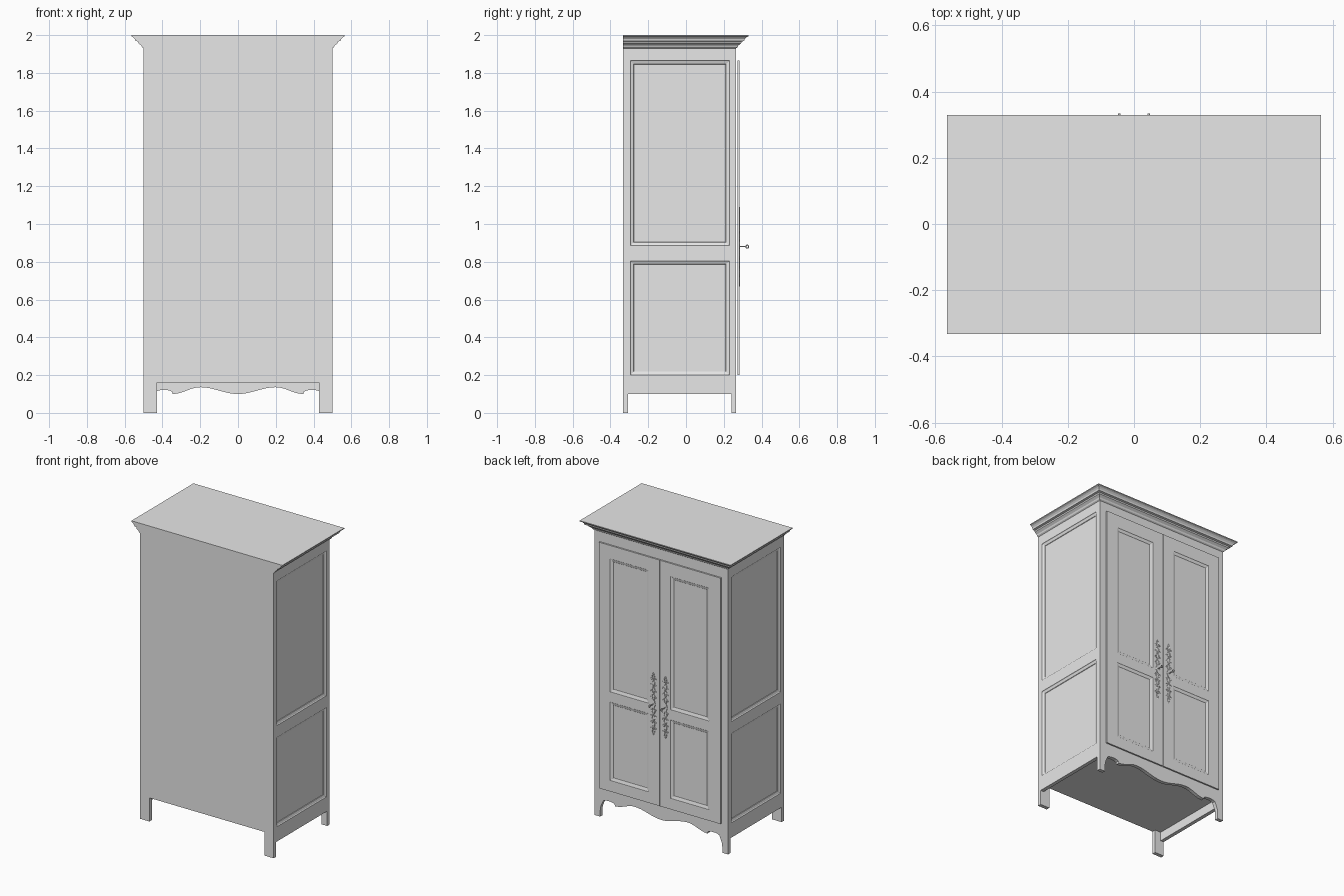
import bpy, bmesh, math
from mathutils import Matrix, Vector

cube = bpy.data.objects.get("Cube")
if cube:
    bpy.data.objects.remove(cube)

paint = bpy.data.materials.new("pale_grey")
paint.use_nodes = True
paint.diffuse_color = (0.8, 0.8, 0.8, 1)
paint.node_tree.nodes["Principled BSDF"].inputs["Base Color"].default_value = (0.8, 0.8, 0.8, 1)

HALF, BACK, FRONT, TOP = 0.5, -0.333, 0.265, 1.935
THICK = 0.025


def finish(name, bm, mirror=False):
    bmesh.ops.recalc_face_normals(bm, faces=bm.faces)
    mesh = bpy.data.meshes.new(name)
    bm.to_mesh(mesh)
    bm.free()
    mesh.materials.append(paint)
    obj = bpy.data.objects.new(name, mesh)
    bpy.context.collection.objects.link(obj)
    if mirror:
        mod = obj.modifiers.new("mirror", 'MIRROR')
        mod.use_mirror_merge = False
    return obj


def slab(name, outline, y0, y1, mirror=False):
    """Outline in x and z, extruded from y0 to y1."""
    bm = bmesh.new()
    face = bm.faces.new([bm.verts.new((x, y0, z)) for x, z in outline])
    ext = bmesh.ops.extrude_face_region(bm, geom=[face])
    moved = [v for v in ext["geom"] if isinstance(v, bmesh.types.BMVert)]
    bmesh.ops.translate(bm, verts=moved, vec=(0, y1 - y0, 0))
    return finish(name, bm, mirror)


def panelled_board(name, us, vs, thick, rings, angle, offset):
    """Board facing -y with sunk panels in its middle column, then turned about z."""
    bm = bmesh.new()
    grid = [[bm.verts.new((u, 0, v)) for u in us] for v in vs]
    panels = []
    for r in range(len(vs) - 1):
        for c in range(len(us) - 1):
            f = bm.faces.new((grid[r][c], grid[r][c + 1], grid[r + 1][c + 1], grid[r + 1][c]))
            if c == 1 and r in (1, 3):
                panels.append(f)
    # back and edges of the board
    rim = [e for e in bm.edges if e.is_boundary]
    ext = bmesh.ops.extrude_edge_only(bm, edges=rim)["geom"]
    bmesh.ops.translate(bm, verts=[g for g in ext if isinstance(g, bmesh.types.BMVert)],
                        vec=(0, thick, 0))
    bmesh.ops.holes_fill(bm, edges=[e for e in bm.edges if e.is_boundary], sides=0)
    bm.normal_update()
    # stepped moulding round each panel
    for width, depth in rings:
        bmesh.ops.inset_individual(bm, faces=panels, thickness=width, depth=-depth,
                                   use_even_offset=True)
        bm.normal_update()
    turn = Matrix.Translation(Vector(offset)) @ Matrix.Rotation(math.radians(angle), 4, 'Z')
    bmesh.ops.transform(bm, matrix=turn, verts=bm.verts)
    return finish(name, bm, True)


def symmetric(half):
    """Half outline from the centre outward, completed on the -x side."""
    return half + [(-x, z) for x, z in reversed(half) if x > 0]


# back board with its two square feet
slab("back_board", symmetric([(0.43, 0.16), (0.43, 0), (HALF, 0), (HALF, TOP)]),
     BACK, BACK + THICK)

# front board with scalloped apron and bracket feet
apron = []
for i in range(15):
    x = 0.345 * i / 14
    apron.append((x, 0.118 - 0.018 * math.cos(math.tau * min(x / 0.4, 1 + (x - 0.4) / 0.29 if x > 0.4 else x / 0.4))
                  if x < 0.2 else 0.1 + 0.036 * (0.5 + 0.5 * math.cos(math.pi * (x - 0.2) / 0.145))))
for i in range(1, 7):
    a = math.pi * i / 7
    apron.append((0.392 - 0.047 * math.cos(a), 0.106 + 0.016 * math.sin(a)))
apron += [(0.445, 0.09), (0.455, 0.065), (0.458, 0.03), (0.458, 0), (HALF, 0), (HALF, TOP)]
slab("front_frame_and_apron", symmetric(apron), FRONT - THICK, FRONT)

# cabinet floor
slab("floor", symmetric([(HALF - THICK, 0.16), (HALF - THICK, 0.18)]),
     BACK + THICK, FRONT - THICK)

# panelled sides
panelled_board("side_panels", (BACK + THICK, -0.295, 0.23, FRONT - THICK),
               (0.1, 0.2, 0.805, 0.885, 1.865, TOP), THICK,
               ((0.003, 0.004), (0.015, 0.005), (0.002, 0.003)), 90, (HALF, 0, 0))

# pair of panelled doors standing just proud of the frame
panelled_board("doors", (-0.455, -0.37, -0.083, -0.002),
               (0.2, 0.275, 0.805, 0.875, 1.775, 1.865), 0.01,
               ((0.002, 0.002), (0.015, 0.004), (0.002, 0.002)), 180, (0, 0.282, 0))

# cornice: moulding steps as (overhang, height), flush at the back
bm = bmesh.new()
steps = [(0, 1.93), (0.008, 1.936), (0.012, 1.945), (0.027, 1.957), (0.029, 1.966),
         (0.043, 1.969), (0.046, 1.979), (0.054, 1.988), (0.065, 1.994), (0.065, 2)]
loops = []
for d, z in steps:
    x, y = HALF + d, FRONT + d
    loops.append([bm.verts.new(p) for p in ((-x, BACK, z), (x, BACK, z), (x, y, z), (-x, y, z))])
for low, high in zip(loops, loops[1:]):
    for k in range(4):
        n = (k + 1) % 4
        bm.faces.new((low[k], low[n], high[n], high[k]))
bm.faces.new(loops[0])
bm.faces.new(loops[-1])
finish("cornice", bm)

# pierced handle ornaments: crossing strands with small curled leaves
LOCK_X, LOCK_Z = 0.045, 0.88
curve = bpy.data.curves.new("door_ornaments", 'CURVE')
curve.dimensions = '3D'
curve.bevel_depth = 0.0024
curve.bevel_resolution = 0
curve.materials.append(paint)


def strand(points):
    s = curve.splines.new('POLY')
    s.points.add(len(points) - 1)
    for p, (x, z) in zip(s.points, points):
        p.co = (x, 0.2835, z, 1)


for side in (-1, 1):
    for flip in (-1, 1):
        line = []
        for i in range(49):
            t = i / 24 - 1
            line.append((side * LOCK_X + flip * 0.014 * (1 - 0.5 * abs(t)) * math.cos(4.5 * math.pi * t),
                         LOCK_Z + 0.21 * t))
        strand(line)
        for k in (-4, -3, -2, -1, 1, 2, 3, 4):
            leaf = []
            for i in range(9):
                a = i * 0.6
                r = 0.009 * (1 - i / 11)
                leaf.append((side * LOCK_X + flip * (0.012 + r * math.cos(a)),
                             LOCK_Z + 0.042 * k + r * math.sin(a)))
            strand(leaf)
ornaments = bpy.data.objects.new("door_ornaments", curve)
bpy.context.collection.objects.link(ornaments)

# keyhole plates
oval = [(LOCK_X + 0.012 * math.cos(math.tau * i / 16), LOCK_Z + 0.028 * math.sin(math.tau * i / 16))
        for i in range(16)]
slab("keyhole_plates", oval, 0.281, 0.286, True)

# keys: round shank
bm = bmesh.new()
bmesh.ops.create_cone(bm, cap_ends=True, segments=10, radius1=0.003, radius2=0.003, depth=0.036,
                      matrix=Matrix.Translation((LOCK_X, 0.299, LOCK_Z)) @ Matrix.Rotation(math.pi / 2, 4, 'X'))
finish("key_shanks", bm, True)

# keys: ring-shaped bow
bm = bmesh.new()
rings = []
for i in range(16):
    a = math.tau * i / 16
    ring = []
    for j in range(6):
        b = math.tau * j / 6
        r = 0.0075 + 0.0025 * math.cos(b)
        ring.append(bm.verts.new((LOCK_X + 0.004 * math.sin(b), 0.3245 + r * math.cos(a),
                                  LOCK_Z + 1.1 * r * math.sin(a))))
    rings.append(ring)
for i in range(16):
    p, q = rings[i], rings[(i + 1) % 16]
    for j in range(6):
        n = (j + 1) % 6
        bm.faces.new((p[j], q[j], q[n], p[n]))
finish("key_bows", bm, True)
